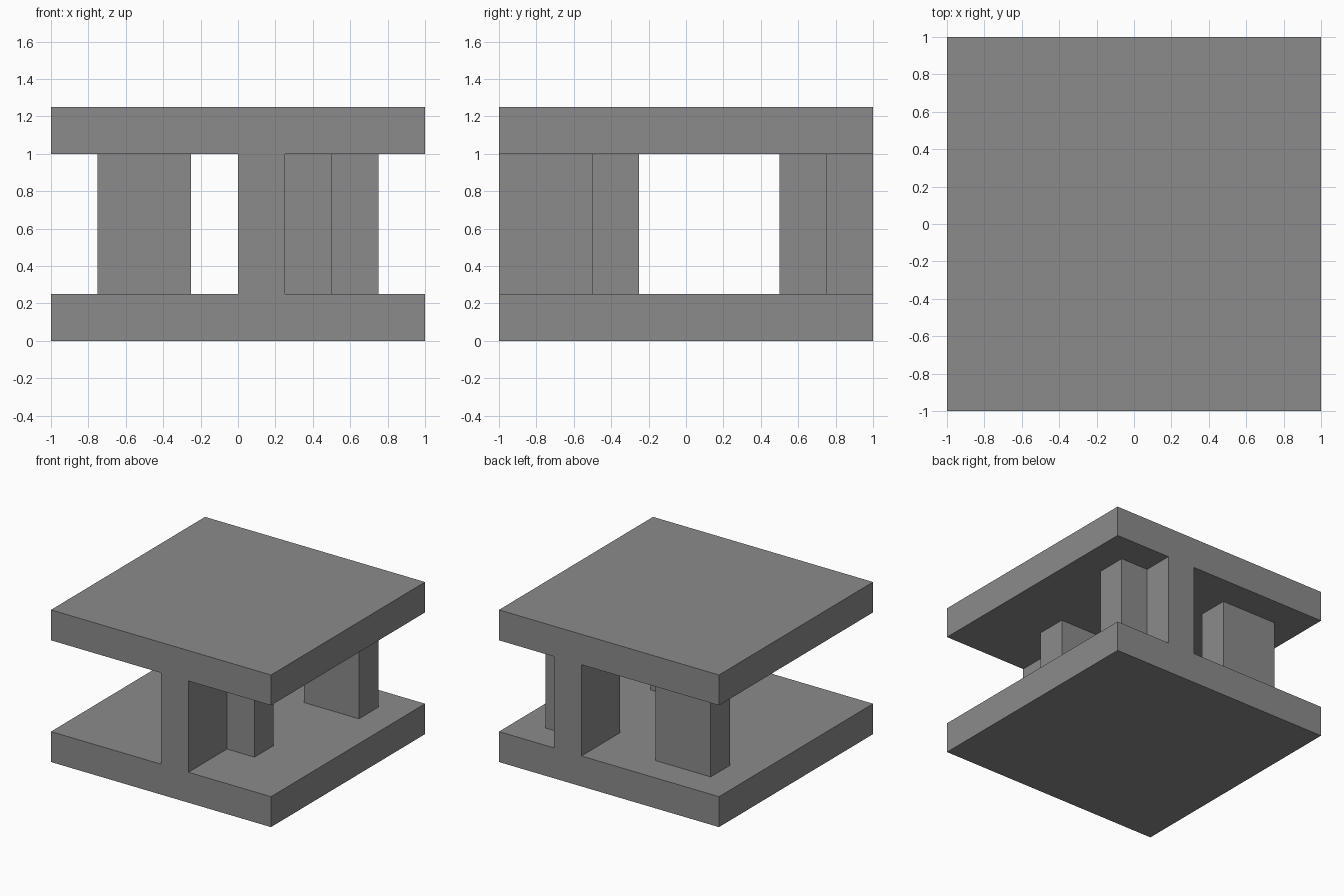
import bpy
import bmesh

cube = bpy.data.objects.get("Cube")
if cube:
    bpy.data.objects.remove(cube, do_unlink=True)

# Single grey finish
grey = bpy.data.materials.new("stone_grey")
grey.use_nodes = True
colour = (0.26, 0.26, 0.26, 1)
grey.diffuse_color = colour
grey.node_tree.nodes["Principled BSDF"].inputs["Base Color"].default_value = colour


def prism(name, outline, bottom, top):
    """Extrude a counter-clockwise plan outline between two heights."""
    bm = bmesh.new()
    face = bm.faces.new([bm.verts.new((x, y, bottom)) for x, y in outline])
    lifted = bmesh.ops.extrude_face_region(bm, geom=[face])["geom"]
    verts = [v for v in lifted if isinstance(v, bmesh.types.BMVert)]
    bmesh.ops.translate(bm, verts=verts, vec=(0, 0, top - bottom))
    bmesh.ops.recalc_face_normals(bm, faces=bm.faces)
    mesh = bpy.data.meshes.new(name)
    bm.to_mesh(mesh)
    bm.free()
    mesh.materials.append(grey)
    obj = bpy.data.objects.new(name, mesh)
    bpy.context.collection.objects.link(obj)
    return obj


def rect(x0, y0, x1, y1):
    return [(x0, y0), (x1, y0), (x1, y1), (x0, y1)]


# Floor and roof slabs
slab = rect(-1, -1, 1, 1)
body = prism("slab_and_pillar_body", slab, 0, 0.25)
parts = [prism("roof_slab", slab, 1, 1.25)]

# Pillars reach into both slabs so the union is clean
pillars = {
    "front_pillar": [(0, -1), (0.25, -1), (0.25, -0.5), (0.5, -0.5),
                     (0.5, -0.25), (0, -0.25)],
    "back_left_pillar": [(0.25, 0.5), (0.75, 0.5), (0.75, 0.75),
                         (0.5, 0.75), (0.5, 1), (0.25, 1)],
    "back_right_pillar": rect(-0.75, 0.5, -0.25, 0.75),
}
for name, outline in pillars.items():
    parts.append(prism(name, outline, 0.12, 1.13))

# Fuse everything into one solid
bpy.context.view_layer.objects.active = body
for part in parts:
    union = body.modifiers.new("join_" + part.name, "BOOLEAN")
    union.operation = "UNION"
    union.solver = "EXACT"
    union.object = part
    bpy.ops.object.modifier_apply(modifier=union.name)
    bpy.data.objects.remove(part, do_unlink=True)

# Merge coplanar leftovers so flush faces stay whole
bm = bmesh.new()
bm.from_mesh(body.data)
bmesh.ops.remove_doubles(bm, verts=bm.verts, dist=0.0001)
bmesh.ops.dissolve_limit(bm, angle_limit=0.01, verts=bm.verts, edges=bm.edges)
bm.to_mesh(body.data)
bm.free()
